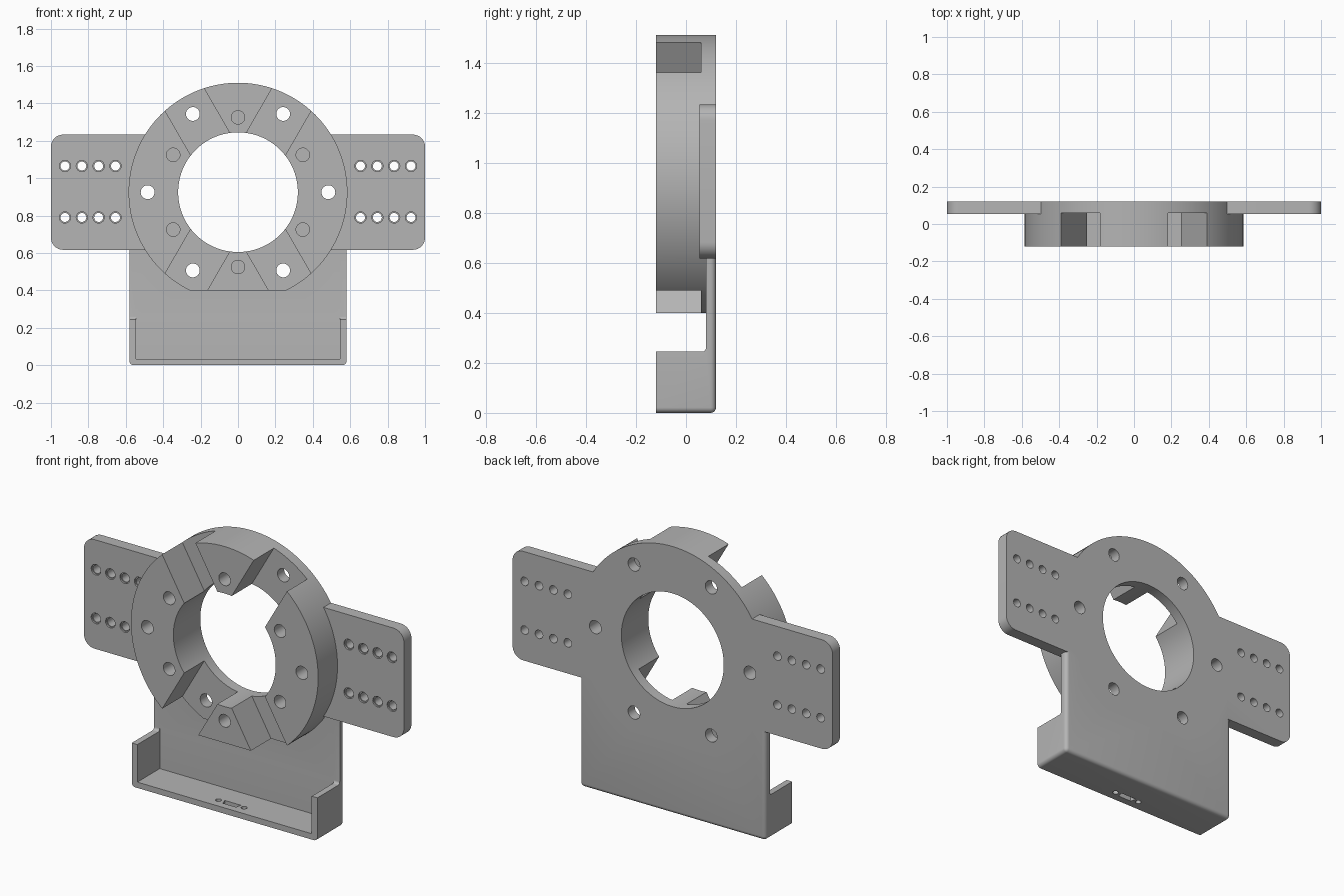
import bpy, bmesh, math

cube = bpy.data.objects.get("Cube")
if cube:
    bpy.data.objects.remove(cube, do_unlink=True)

grey = bpy.data.materials.new("plain grey")
grey.use_nodes = True
grey.diffuse_color = (0.46, 0.46, 0.46, 1)
grey.node_tree.nodes["Principled BSDF"].inputs["Base Color"].default_value = grey.diffuse_color

CZ = 0.925           # height of the ring axis
FRONT, BACK = -0.12, 0.12


def circle(cx, cz, r, n=32):
    return [(cx + r * math.cos(math.tau * i / n), cz + r * math.sin(math.tau * i / n))
            for i in range(n)]


def rect(x0, x1, z0, z1):
    return [(x0, z0), (x1, z0), (x1, z1), (x0, z1)]


def polar(r, deg):
    a = math.radians(deg)
    return r * math.cos(a), CZ + r * math.sin(a)


def prisms(name, outlines, a, b, vertical=False):
    """Extrude outlines from a to b, along y or (vertical) along z."""
    bm = bmesh.new()
    for pts in outlines:
        place = (lambda p, t: (p[0], p[1], t)) if vertical else (lambda p, t: (p[0], t, p[1]))
        lo = [bm.verts.new(place(p, a)) for p in pts]
        hi = [bm.verts.new(place(p, b)) for p in pts]
        bm.faces.new(lo)
        bm.faces.new(hi)
        for i in range(len(pts)):
            j = (i + 1) % len(pts)
            bm.faces.new((lo[i], lo[j], hi[j], hi[i]))
    bmesh.ops.recalc_face_normals(bm, faces=bm.faces)
    mesh = bpy.data.meshes.new(name)
    bm.to_mesh(mesh)
    bm.free()
    mesh.materials.append(grey)
    obj = bpy.data.objects.new(name, mesh)
    bpy.context.collection.objects.link(obj)
    return obj


def round_edges(obj, rule, radius, segments=6):
    """Bevel the edges whose midpoint and direction satisfy the rule."""
    bm = bmesh.new()
    bm.from_mesh(obj.data)
    edges = [e for e in bm.edges
             if rule((e.verts[0].co + e.verts[1].co) / 2, e.verts[0].co - e.verts[1].co)]
    bmesh.ops.bevel(bm, geom=edges, offset=radius, offset_type='OFFSET',
                    segments=segments, profile=0.5, affect='EDGES')
    bm.to_mesh(obj.data)
    bm.free()


def combine(target, other, operation='DIFFERENCE'):
    mod = target.modifiers.new("combine", 'BOOLEAN')
    mod.operation, mod.solver, mod.object = operation, 'EXACT', other
    bpy.context.view_layer.objects.active = target
    bpy.ops.object.modifier_apply(modifier=mod.name)
    bpy.data.objects.remove(other, do_unlink=True)


# Tray with its tall back plate: a rounded block, hollowed and cut open
tray = prisms("mounting_bracket", [rect(-0.58, 0.58, 0, 0.9)], FRONT, BACK)
round_edges(tray, lambda m, d: (m.y > 0.1 and m.z < 0.8) or (m.z < 0.01 and abs(m.x) > 0.5), 0.022)
combine(tray, prisms("tray_hollow", [rect(-0.545, 0.545, 0.033, 2)], -1, 0.08))
notch = prisms("side_notch", [rect(-1, 1, 0.245, 2)], -1, 0.08)
round_edges(notch, lambda m, d: m.y > 0 and m.z < 0.3 and abs(d.x) > 1, 0.015)
combine(tray, notch)

# Wing plates in one bar with rounded ends
wings = prisms("wing_plates", [rect(-1, 1, 0.617, 1.233)], 0.053, BACK)
round_edges(wings, lambda m, d: abs(m.x) > 0.9 and abs(d.y) > 0.01, 0.065, 8)

# Ring body with a flat underside
ring = prisms("ring", [circle(0, CZ, 0.585, 128)], FRONT, BACK)
combine(ring, prisms("flat_cut", [rect(-1, 1, 0, 0.4)], -1, 1))

body = tray
combine(body, wings, 'UNION')
combine(body, ring, 'UNION')

# Four diagonal slots in the front of the ring
for deg in (60, 120, 240, 300):
    a = math.radians(deg)
    slot = [(r * math.cos(a) - s * math.sin(a), CZ + r * math.sin(a) + s * math.cos(a))
            for r, s in ((0.2, -0.12), (0.8, -0.12), (0.8, 0.12), (0.2, 0.12))]
    combine(body, prisms("slot_cut", [slot], -1, 0.06))

# Central bore, through holes and blind holes
combine(body, prisms("bore", [circle(0, CZ, 0.32, 96)], -1, 1))
through = [circle(*polar(0.483, d), 0.037) for d in range(0, 360, 60)]
combine(body, prisms("through_holes", through, -1, 1))
blind = [circle(*polar(0.4, d), 0.036) for d in range(30, 390, 60)]
combine(body, prisms("blind_holes", blind, -1, 0.04))

# Rows of small wing holes with a shallow front recess
spots = [(side * (0.655 + 0.09 * i), z)
         for side in (-1, 1) for i in range(4) for z in (0.79, 1.065)]
combine(body, prisms("wing_holes", [circle(x, z, 0.024, 24) for x, z in spots], -1, 1))
combine(body, prisms("wing_recesses", [circle(x, z, 0.03, 24) for x, z in spots], -1, 0.062))

# Connector opening in the tray floor with a screw hole on each side
opening = [(-0.05, -0.045), (0.05, -0.045), (0.042, -0.078), (-0.042, -0.078)]
floor_cuts = [opening] + [circle(x, -0.06, 0.016, 20) for x in (-0.08, 0.08)]
combine(body, prisms("connector_cut", floor_cuts, -0.1, 0.1, vertical=True))

# Smooth curved walls, keep the edges sharp
bpy.ops.object.select_all(action='DESELECT')
body.select_set(True)
bpy.context.view_layer.objects.active = body
bpy.ops.object.shade_smooth_by_angle(angle=math.radians(30))
